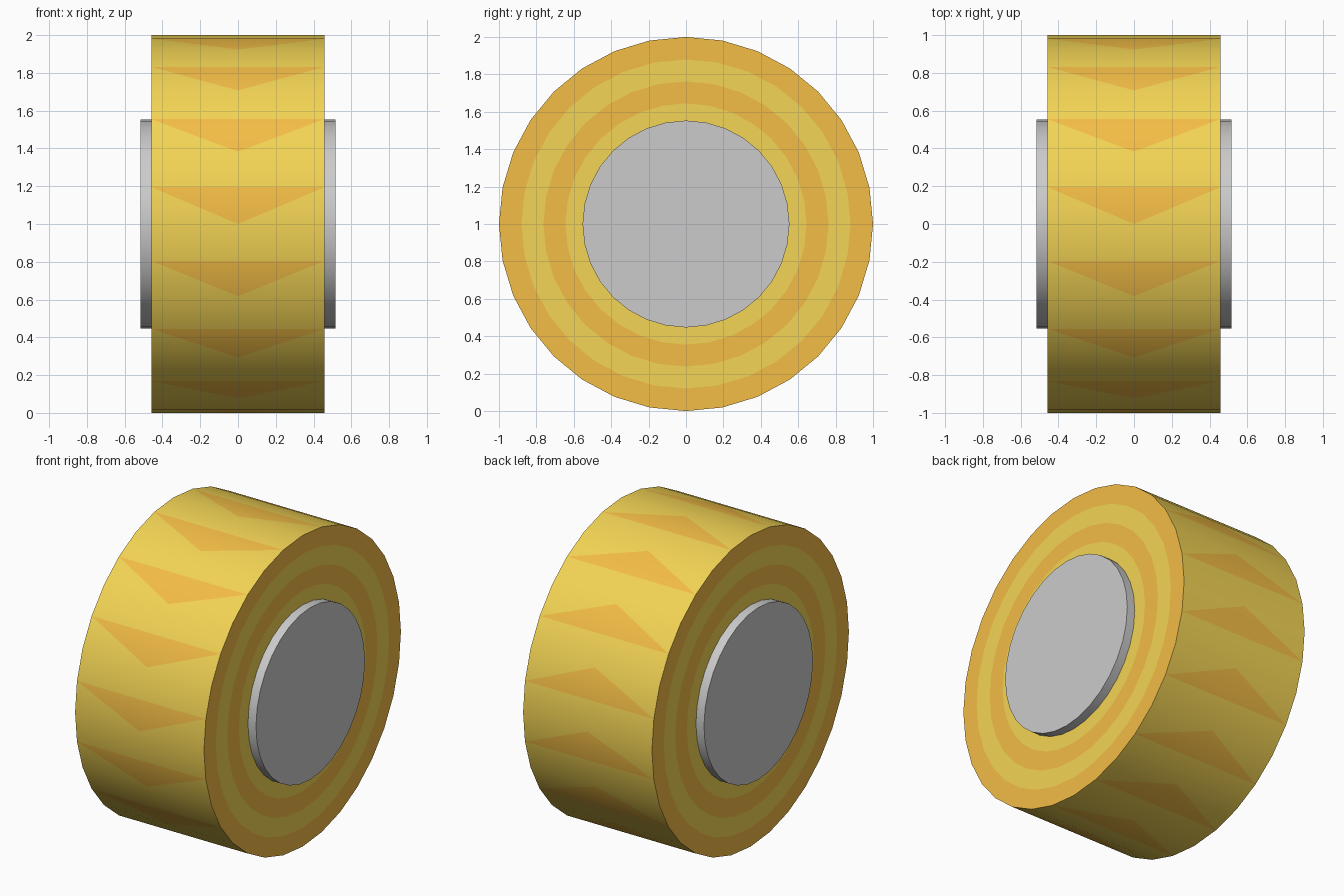
import bpy, bmesh, math

if "Cube" in bpy.data.objects:
    bpy.data.objects.remove(bpy.data.objects["Cube"])

SIDES = 32
HALF_W = 0.458
HUB_R, HUB_HALF = 0.553, 0.515
RINGS = [1.0, 0.88, 0.762, 0.645, HUB_R]   # colour bands on the side walls


def material(name, rgb):
    m = bpy.data.materials.new(name)
    m.diffuse_color = (*rgb, 1)
    m.use_nodes = True
    m.node_tree.nodes["Principled BSDF"].inputs["Base Color"].default_value = m.diffuse_color
    return m


def point(x, r, i):
    a = 2 * math.pi * i / SIDES            # from the front (-y), rising to the top
    return (x, -r * math.cos(a), 1 + r * math.sin(a))


def finish(bm, name, mats=()):
    bmesh.ops.recalc_face_normals(bm, faces=bm.faces)
    me = bpy.data.meshes.new(name)
    bm.to_mesh(me)
    bm.free()
    ob = bpy.data.objects.new(name, me)
    bpy.context.collection.objects.link(ob)
    for m in mats:
        me.materials.append(m)
    bpy.ops.object.select_all(action='DESELECT')
    ob.select_set(True)
    bpy.context.view_layer.objects.active = ob
    bpy.ops.object.shade_smooth_by_angle(angle=math.radians(30))
    return ob


yellow = material("yellow", (0.9, 0.66, 0.09))
orange = material("orange", (0.9, 0.51, 0.06))

# Tyre: two banded side walls plus a tread
bm = bmesh.new()


def face(verts, mat):
    bm.faces.new(verts).material_index = mat


rims = []
for x in (-HALF_W, HALF_W):
    loops = [[bm.verts.new(point(x, r, i)) for i in range(SIDES)] for r in RINGS]
    rims.append(loops[0])
    for k, (a, b) in enumerate(zip(loops, loops[1:])):
        for i in range(SIDES):
            j = (i + 1) % SIDES
            face((a[i], a[j], b[j], b[i]), (k + 1) % 2)

# Tread: every second facet carries an orange arrowhead
left, right = rims
tips = [bm.verts.new(point(0, 1, i)) for i in range(0, SIDES, 2)]
for k, tip in enumerate(tips):
    i, j, n = 2 * k, 2 * k + 1, (2 * k + 2) % SIDES
    face((left[j], right[j], tip), 1)
    face((left[i], left[j], tip), 0)
    face((right[i], tip, right[j]), 0)
    face((left[j], left[n], tips[(k + 1) % len(tips)], right[n], right[j]), 0)
finish(bm, "tyre", (yellow, orange))

# Hub: plain disc standing slightly proud of both side walls
bm = bmesh.new()
ends = [[bm.verts.new(point(x, HUB_R, i)) for i in range(SIDES)]
        for x in (-HUB_HALF, HUB_HALF)]
for loop in ends:
    bm.faces.new(loop)
for i in range(SIDES):
    j = (i + 1) % SIDES
    bm.faces.new((ends[0][i], ends[0][j], ends[1][j], ends[1][i]))
finish(bm, "hub")
